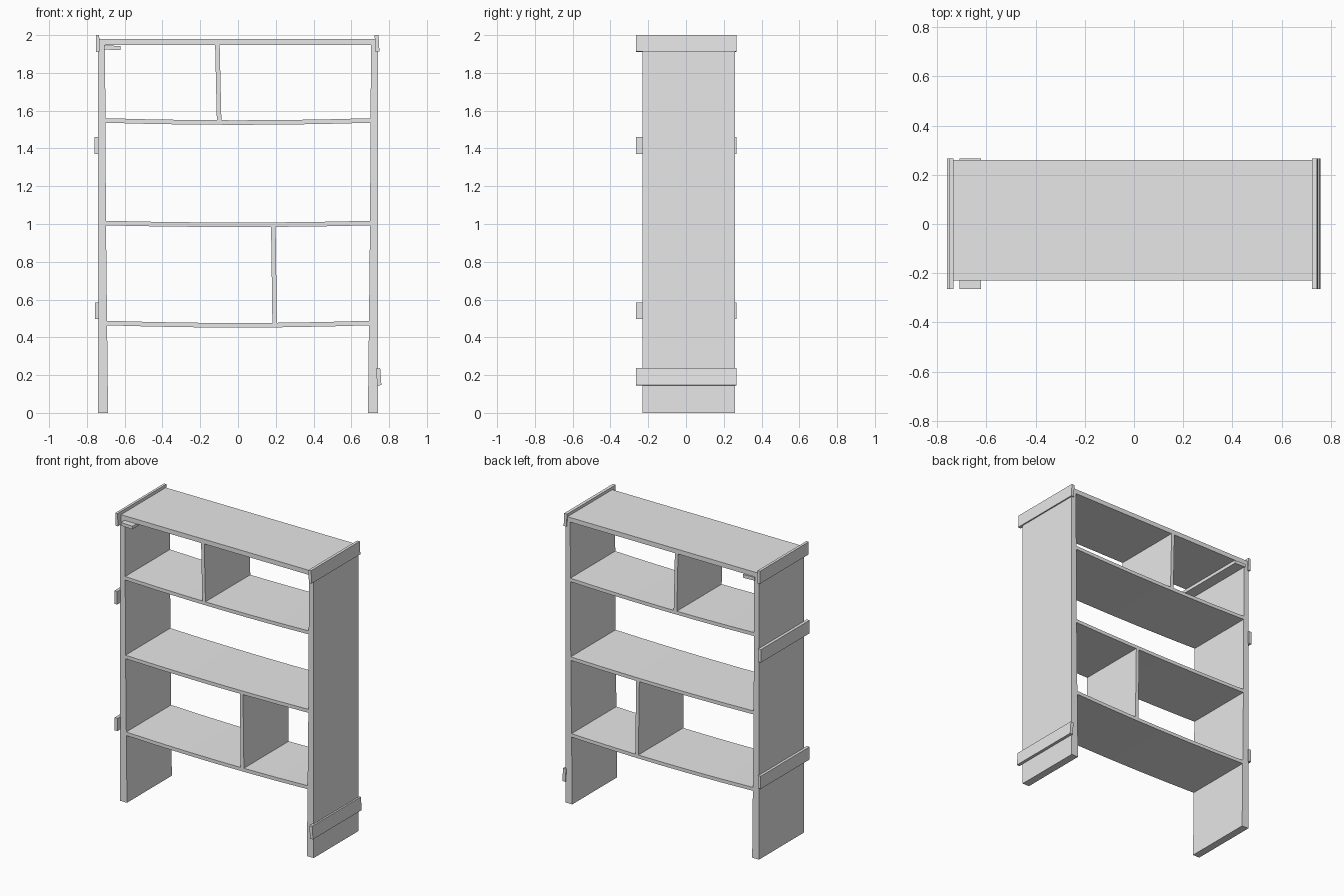
import bpy
import bmesh
import math

cube = bpy.data.objects.get("Cube")
if cube:
    bpy.data.objects.remove(cube, do_unlink=True)

# One plain grey for everything
grey = bpy.data.materials.new("plain grey")
grey.use_nodes = True
colour = (0.8, 0.8, 0.8, 1)
grey.diffuse_color = colour
grey.node_tree.nodes["Principled BSDF"].inputs["Base Color"].default_value = colour

FRONT, BACK = -0.23, 0.26
CLEAT_FRONT, CLEAT_BACK = -0.265, 0.267


def prism(name, outline, y0=FRONT, y1=BACK):
    """Extrude an x-z outline from y0 to y1."""
    bm = bmesh.new()
    cap = bm.faces.new([bm.verts.new((x, y0, z)) for x, z in outline])
    grown = bmesh.ops.extrude_face_region(bm, geom=[cap])["geom"]
    moved = [v for v in grown if isinstance(v, bmesh.types.BMVert)]
    bmesh.ops.translate(bm, verts=moved, vec=(0, y1 - y0, 0))
    bmesh.ops.recalc_face_normals(bm, faces=bm.faces)
    mesh = bpy.data.meshes.new(name)
    bm.to_mesh(mesh)
    bm.free()
    mesh.materials.append(grey)
    obj = bpy.data.objects.new(name, mesh)
    bpy.context.collection.objects.link(obj)
    return obj


def cleat(name, x, z, width, height, tilt=0):
    """Batten running front to back, leaning by tilt degrees."""
    c, s = math.cos(math.radians(tilt)), math.sin(math.radians(tilt))
    corners = [(-width, -height), (width, -height), (width, height), (-width, height)]
    outline = [(x + (a * c - b * s) / 2, z + (a * s + b * c) / 2) for a, b in corners]
    return prism(name, outline, CLEAT_FRONT, CLEAT_BACK)


# Side panels, tapering upwards on the inside
for name, side in (("left_panel", 1), ("right_panel", -1)):
    prism(name, [(side * x, z) for x, z in (
        (0.74, 0), (0.74, 1.947), (0.704, 1.947), (0.699, 1.0), (0.688, 0))])

# Top board
prism("top_board", [(-0.734, 1.947), (0.725, 1.947), (0.725, 1.979), (-0.734, 1.979)])

# Sagging shelves
STEPS = 6
for name, top, sag in (("lower_shelf", 0.488, 0.012),
                       ("middle_shelf", 1.017, 0.009),
                       ("upper_shelf", 1.56, 0.011)):
    curve = []
    for i in range(STEPS + 1):
        t = 2 * i / STEPS - 1
        curve.append((0.702 * t, top - sag * (1 - t * t)))
    prism(name, curve + [(x, z - 0.024) for x, z in reversed(curve)])

# Slightly leaning dividers
for name, x_low, x_high, z_low, z_high in (
        ("lower_divider", 0.182, 0.175, 0.475, 0.987),
        ("upper_divider", -0.112, -0.121, 1.549, 1.947)):
    w = 0.024
    prism(name, [(x_low, z_low), (x_low + w, z_low), (x_high + w, z_high), (x_high, z_high)])

# Battens on the outside of the panels and under the top
cleat("right_top_cleat", -0.743, 1.956, 0.018, 0.088, 1)
cleat("right_upper_cleat", -0.749, 1.415, 0.022, 0.09)
cleat("right_lower_cleat", -0.747, 0.54, 0.022, 0.088)
cleat("left_top_cleat", 0.736, 1.956, 0.021, 0.088, 3)
cleat("left_lower_cleat", 0.745, 0.191, 0.022, 0.09, 4)
cleat("under_top_cleat", -0.666, 1.933, 0.088, 0.022, -2)
